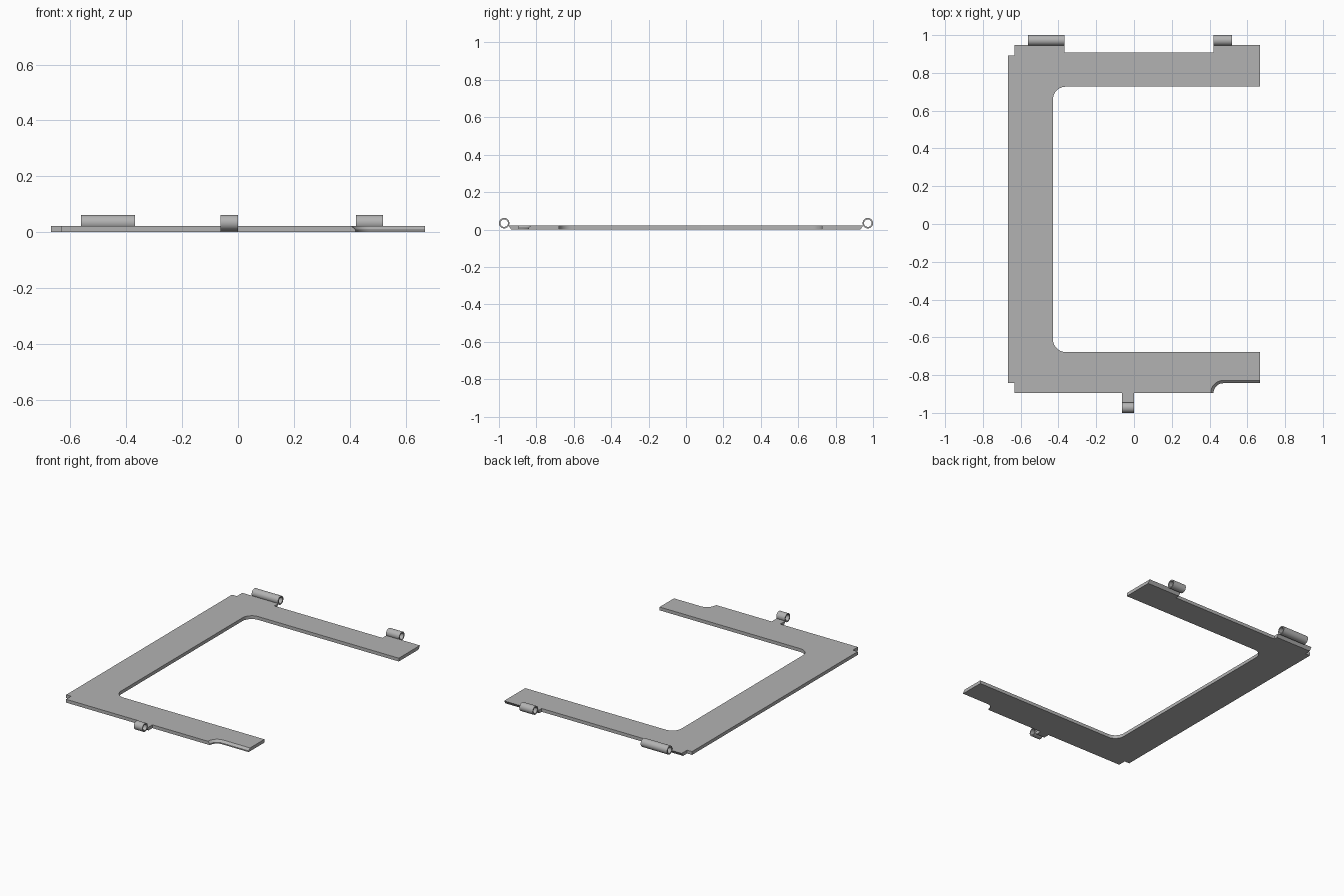
import bpy, bmesh
from math import sin, cos, pi, radians

cube = bpy.data.objects.get("Cube")
if cube:
    bpy.data.objects.remove(cube)

GREY = (0.45, 0.45, 0.45, 1)
metal = bpy.data.materials.new("plain_grey")
metal.use_nodes = True
metal.diffuse_color = GREY
metal.node_tree.nodes["Principled BSDF"].inputs["Base Color"].default_value = GREY

THICK, LIP = 0.022, 0.008
PIN_Y, PIN_Z, OUTER, INNER = 0.972, 0.034, 0.028, 0.02
HALF_X = 0.668


def finish(name, bm):
    bmesh.ops.recalc_face_normals(bm, faces=bm.faces[:])
    mesh = bpy.data.meshes.new(name)
    bm.to_mesh(mesh)
    bm.free()
    mesh.materials.append(metal)
    obj = bpy.data.objects.new(name, mesh)
    bpy.context.collection.objects.link(obj)
    bpy.context.view_layer.objects.active = obj
    obj.select_set(True)
    bpy.ops.object.shade_smooth_by_angle(angle=radians(30))
    obj.select_set(False)


def arc(cx, cy, r, start, end, steps=10):
    angles = [radians(start + (end - start) * i / steps) for i in range(steps + 1)]
    return [(cx + r * cos(a), cy + r * sin(a)) for a in angles]


def straight(points):
    """Outline points with upright walls: same at every level."""
    return [(p, p, p) for p in points]


def undercut(x, y, sign):
    """Edge under a hinge, sloping back towards the bottom."""
    return ((x, y - sign * 0.012), (x, y - sign * 0.007), (x, y + sign * 0.003))


# Frame: C-shaped plate, outline levels are bottom, lip and top
front, back, gap = -0.895, 0.945, 0.907
outline = straight([(-HALF_X, 0.891), (-HALF_X, -0.842), (-0.632, -0.842), (-0.632, front)])
# front hinge tab
outline += straight([(-0.063, front)])
outline += [undercut(x, -0.947, -1) for x in (-0.063, 0)]
outline += straight([(0, front)])
# bevelled notch at the front left end
low = arc(0.473, front, 0.052, 180, 90) + [(HALF_X, front + 0.052)]
high = arc(0.473, front, 0.067, 180, 90) + [(HALF_X, front + 0.067)]
outline += list(zip(low, low, high))
# inner opening with rounded corners
outline += straight([(HALF_X, -0.678)] + arc(-0.361, -0.61, 0.068, 270, 180)
                    + arc(-0.361, 0.659, 0.068, 180, 90) + [(HALF_X, 0.727)])
# back edge with the two hinge seats
outline += [undercut(x, back, 1) for x in (HALF_X, 0.422)]
outline += straight([(0.422, gap), (-0.368, gap)])
outline += [undercut(x, back, 1) for x in (-0.368, -0.632)]
outline += straight([(-0.632, 0.891)])

bm = bmesh.new()
levels = [[bm.verts.new((*p[k], z)) for p in outline] for k, z in enumerate((0, LIP, THICK))]
n = len(outline)
bm.faces.new(levels[0])
bm.faces.new(levels[2])
for lower, upper in zip(levels, levels[1:]):
    for i in range(n):
        j = (i + 1) % n
        bm.faces.new((lower[i], lower[j], upper[j], upper[i]))
finish("frame_plate", bm)


# Hinge barrels: hollow tubes along x
def barrel(name, x0, x1, y, sides=32):
    bm = bmesh.new()
    rings = []
    for x, r in ((x0, OUTER), (x1, OUTER), (x1, INNER), (x0, INNER)):
        rings.append([bm.verts.new((x, y + r * cos(2 * pi * i / sides),
                                    PIN_Z + r * sin(2 * pi * i / sides))) for i in range(sides)])
    for k in range(4):
        a, b = rings[k], rings[(k + 1) % 4]
        for i in range(sides):
            j = (i + 1) % sides
            bm.faces.new((a[i], a[j], b[j], b[i]))
    finish(name, bm)


barrel("back_long_hinge_barrel", -0.561, -0.368, PIN_Y)
barrel("back_short_hinge_barrel", 0.422, 0.519, PIN_Y)
barrel("front_hinge_barrel", -0.063, 0, -PIN_Y)
